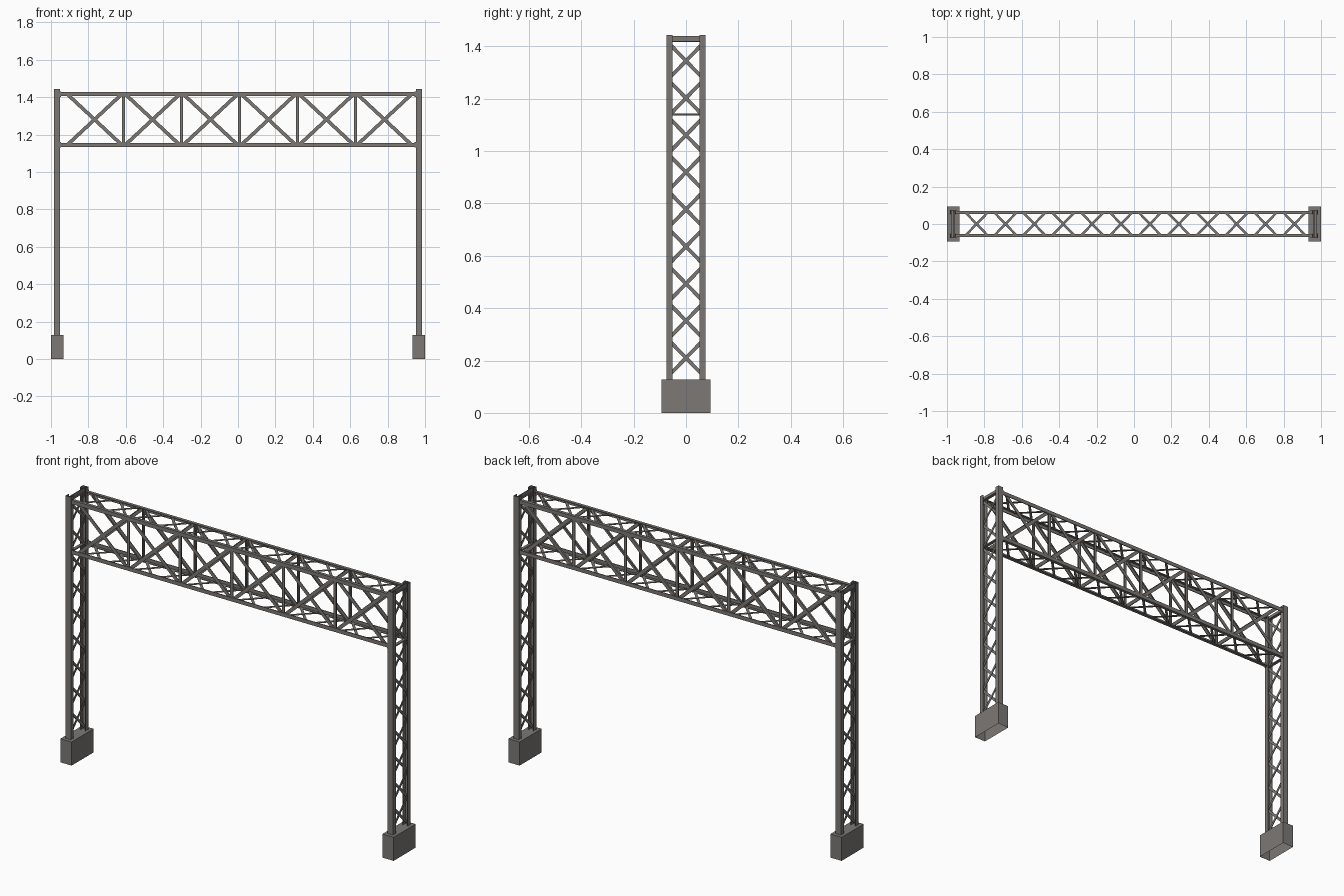
import bpy, bmesh
from mathutils import Vector, Matrix

if "Cube" in bpy.data.objects:
    bpy.data.objects.remove(bpy.data.objects["Cube"])


def material(name, rgb):
    m = bpy.data.materials.new(name)
    m.diffuse_color = (*rgb, 1)
    m.use_nodes = True
    m.node_tree.nodes["Principled BSDF"].inputs["Base Color"].default_value = m.diffuse_color
    return m


STEEL = material("weathered steel", (0.20, 0.187, 0.173))
CONCRETE = material("footing grey", (0.20, 0.19, 0.18))


def bar(bm, p, q, width, thick, normal):
    """Flat bar from p to q, thin along normal."""
    p, q, n = Vector(p), Vector(q), Vector(normal).normalized()
    d = (q - p).normalized()
    s = n.cross(d).normalized()
    rot = Matrix((d, s, n)).transposed().to_4x4()
    size = Matrix.Diagonal(((q - p).length, width, thick, 1))
    bmesh.ops.create_cube(bm, size=1, matrix=Matrix.Translation((p + q) / 2) @ rot @ size)


def box(bm, lo, hi):
    lo, hi = Vector(lo), Vector(hi)
    bmesh.ops.create_cube(bm, size=1, matrix=Matrix.Translation((lo + hi) / 2)
                          @ Matrix.Diagonal((*(hi - lo), 1)))


def finish(bm, name, mat):
    me = bpy.data.meshes.new(name)
    bm.to_mesh(me)
    bm.free()
    me.materials.append(mat)
    bpy.context.collection.objects.link(bpy.data.objects.new(name, me))


T = 0.004            # plate thickness
PX = 0.967           # post centre in x
SHIFT = 0.008        # bracing sits slightly off centre
for sx, side in ((-1, "left"), (1, "right")):
    # footing, open underneath
    bm = bmesh.new()
    box(bm, (sx * 0.9665 - 0.0335, -0.094, 0), (sx * 0.9665 + 0.0335, 0.094, 0.128))
    bmesh.ops.delete(bm, geom=[f for f in bm.faces if f.calc_center_median().z < 0.01],
                     context='FACES_ONLY')
    finish(bm, side + "_footing", CONCRETE)

    # pair of channel posts, webs outward
    bm = bmesh.new()
    x0, x1 = sx * PX - 0.016, sx * PX + 0.016
    for sy in (-1, 1):
        bar(bm, (sx * PX, sy * 0.073, 0.12), (sx * PX, sy * 0.073, 1.444), 0.032, T, (0, 1, 0))
        for x in (x0 + T / 2, x1 - T / 2):
            bar(bm, (x, sy * 0.0625, 0.12), (x, sy * 0.0625, 1.444), 0.023, T, (1, 0, 0))
    finish(bm, side + "_posts", STEEL)

    # single plane of crossed lacing between the channels, plus cross ties
    bm = bmesh.new()
    for i in range(9):
        z = 0.21 + i * 0.1418
        for s in (-1, 1):
            x = sx * PX + s * 0.0015
            bar(bm, (x, -0.066, z - s * 0.068), (x, 0.066, z + s * 0.068), 0.014, 0.003, (1, 0, 0))
    box(bm, (sx * PX - 0.008, -0.071, 1.135), (sx * PX + 0.008, 0.071, 1.142))
    box(bm, (sx * PX - 0.008, -0.071, 1.417), (sx * PX + 0.008, 0.071, 1.421))
    box(bm, (sx * PX - 0.002, -0.071, 1.417), (sx * PX + 0.002, 0.071, 1.440))
    finish(bm, side + "_post_lacing", STEEL)

# chords: angle sections
ZB, ZT, CY = 1.134, 1.426, 0.068
bm = bmesh.new()
for sy in (-1, 1):
    for z, zc in ((ZB + T / 2, ZB + 0.0105), (ZT - T / 2, ZT - 0.0105)):
        bar(bm, (-0.957, sy * CY, zc), (0.957, sy * CY, zc), 0.021, T, (0, 1, 0))
        bar(bm, (-0.957, sy * 0.061, z), (0.957, sy * 0.061, z), 0.016, T, (0, 0, 1))
        # end gussets at the posts
        for sx in (-1, 1):
            box(bm, (sx * 0.957 - 0.012, sy * 0.069 - 0.002, zc - 0.015),
                (sx * 0.957 + 0.012, sy * 0.069 + 0.002, zc + 0.015))
finish(bm, "truss_chords", STEEL)

# verticals: angle sections between the panels
bm = bmesh.new()
for sy in (-1, 1):
    for i in range(5):
        x = (i - 2) * 0.31 + SHIFT
        bar(bm, (x, sy * 0.065, ZB + 0.004), (x, sy * 0.065, ZT - 0.004), 0.016, T, (0, 1, 0))
        bar(bm, (x, sy * 0.059, ZB + 0.004), (x, sy * 0.059, ZT - 0.004), 0.012, T, (1, 0, 0))
finish(bm, "truss_verticals", STEEL)

# front and back crossed diagonals, six panels, each bar with a stiffening leg
bm = bmesh.new()
for sy in (-1, 1):
    for i in range(6):
        x = (i - 2.5) * 0.31 + SHIFT
        for s in (-1, 1):
            y = sy * (0.063 + s * 0.002)
            p, q = Vector((x - 0.145, y, 1.28 - s * 0.135)), Vector((x + 0.145, y, 1.28 + s * 0.135))
            bar(bm, p, q, 0.019, T, (0, 1, 0))
            n = (q - p).cross(Vector((0, 1, 0))).normalized()
            off = n * 0.0075 * s + Vector((0, -sy * 0.004, 0))
            bar(bm, p + off, q + off, 0.008, T, n)
finish(bm, "truss_diagonals", STEEL)

# top and bottom lacing, twelve crosses each
bm = bmesh.new()
for z in (ZB + 0.006, ZT - 0.006):
    for i in range(12):
        x = (i - 5.5) * 0.1545 + SHIFT
        for s in (-1, 1):
            zz = z + s * 0.0015
            bar(bm, (x - 0.06, -s * 0.062, zz), (x + 0.06, s * 0.062, zz), 0.013, 0.003, (0, 0, 1))
finish(bm, "truss_lacing", STEEL)
